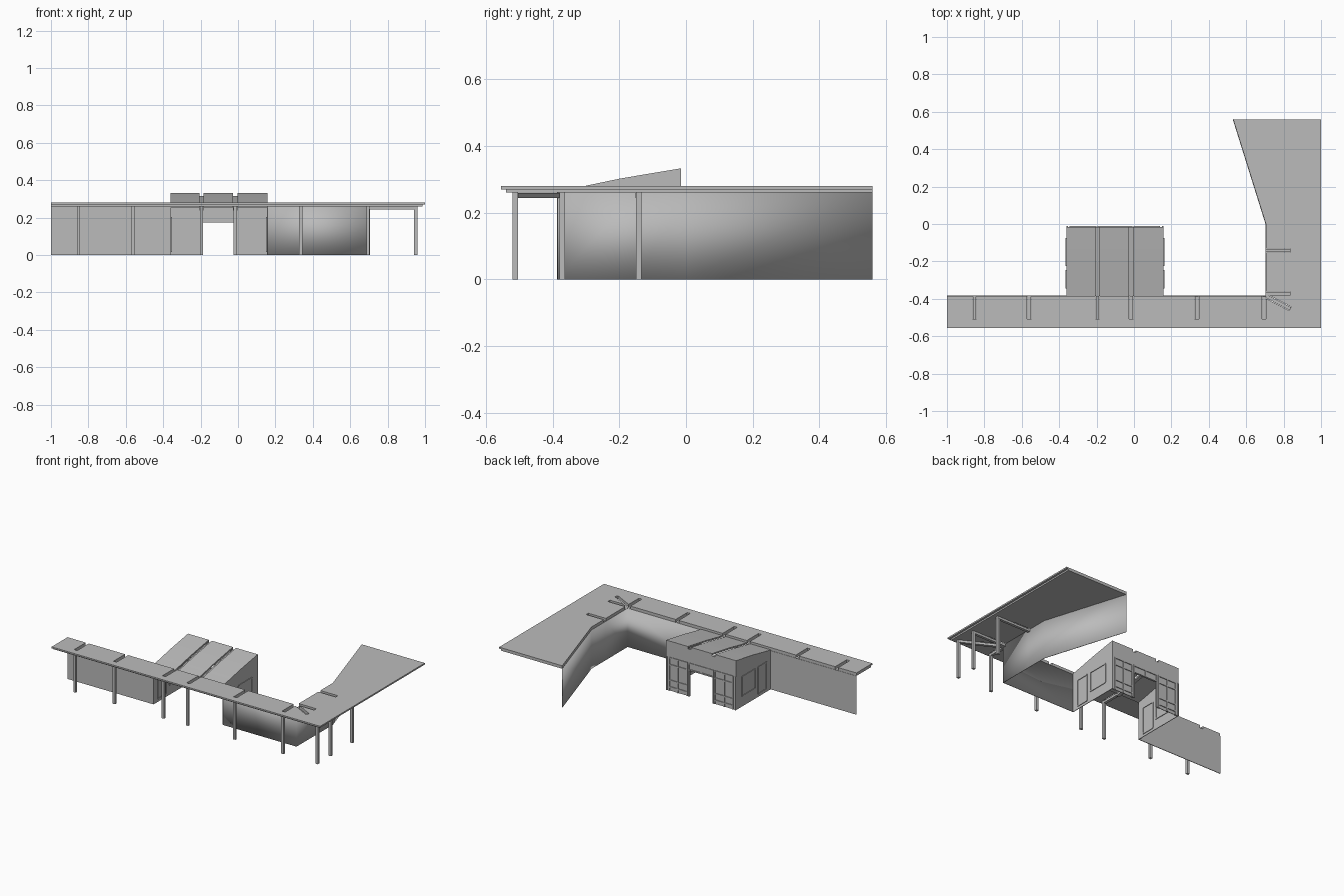
import bpy, bmesh
from mathutils import Vector

if "Cube" in bpy.data.objects:
    bpy.data.objects.remove(bpy.data.objects["Cube"], do_unlink=True)

grey = bpy.data.materials.new("plain_grey")
grey.use_nodes = True
grey.diffuse_color = (0.5, 0.5, 0.5, 1)
grey.node_tree.nodes["Principled BSDF"].inputs["Base Color"].default_value = (0.5, 0.5, 0.5, 1)


def finish(name, bm):
    bmesh.ops.recalc_face_normals(bm, faces=bm.faces)
    me = bpy.data.meshes.new(name)
    bm.to_mesh(me)
    bm.free()
    me.materials.append(grey)
    ob = bpy.data.objects.new(name, me)
    bpy.context.collection.objects.link(ob)
    return ob


def prism(name, outline, offset):
    """Solid made by pushing a flat outline along an offset."""
    bm = bmesh.new()
    face = bm.faces.new([bm.verts.new(p) for p in outline])
    new = bmesh.ops.extrude_face_region(bm, geom=[face])["geom"]
    bmesh.ops.translate(bm, vec=Vector(offset),
                        verts=[v for v in new if isinstance(v, bmesh.types.BMVert)])
    return finish(name, bm)


def box(name, x0, x1, y0, y1, z0, z1):
    return prism(name, [(x0, y0, z0), (x1, y0, z0), (x1, y1, z0), (x0, y1, z0)], (0, 0, z1 - z0))


def rod(name, a, b, width, z0, z1):
    """Level bar between two plan points."""
    a, b = Vector(a), Vector(b)
    d = (b - a).normalized()
    s = Vector((-d.y, d.x)) * width / 2
    return prism(name, [(p.x, p.y, z0) for p in (a + s, b + s, b - s, a - s)], (0, 0, z1 - z0))


def wall(name, path, height):
    """Thin upright wall along a plan path."""
    bm = bmesh.new()
    low = [bm.verts.new((x, y, 0)) for x, y in path]
    high = [bm.verts.new((x, y, height)) for x, y in path]
    for i in range(len(path) - 1):
        bm.faces.new((low[i], low[i + 1], high[i + 1], high[i]))
    ob = finish(name, bm)
    mod = ob.modifiers.new("thickness", "SOLIDIFY")
    mod.thickness, mod.offset = 0.004, 0
    return ob


def select_only(ob):
    bpy.ops.object.select_all(action="DESELECT")
    ob.select_set(True)
    bpy.context.view_layer.objects.active = ob


WALL_Y, FRONT, BACK, WING_X, EAVE = -0.385, -0.555, 0.56, 0.705, 0.26
POST_Y, POST_X = -0.513, 0.95
ROOM_L, ROOM_R, ROOM_BACK = -0.362, 0.158, -0.015

# L-shaped roof in two layers, the lower one set back from the eaves
roofs = []
for name, inset, z in (("roof_top", 0, 0.27), ("roof_underlayer", 0.014, EAVE)):
    outline = [(-1, FRONT + inset), (1 - inset, FRONT + inset), (1 - inset, BACK), (0.53, BACK),
               (WING_X, 0), (WING_X, WALL_Y), (-1, WALL_Y)]
    roofs.append(prism(name, [(x, y, z) for x, y in outline], (0, 0, 0.01)))

# Posts with beams to the wall: start at wall, end at post, end of roof slot
front_x = (-0.853, -0.56, -0.195, -0.015, 0.335, 0.695)
frames = [((x, WALL_Y), (x, POST_Y), (x, POST_Y + 0.005)) for x in front_x]
frames += [((WING_X, y), (POST_X, y), (0.835, y)) for y in (-0.372, -0.142)]
frames.append(((WING_X, WALL_Y), (POST_X, POST_Y), (0.835, -0.453)))
for i, (start, post, slot_end) in enumerate(frames):
    x, y = post
    box(f"post_{i}", x - 0.009, x + 0.009, y - 0.008, y + 0.008, 0, EAVE)
    rod(f"beam_{i}", start, post, 0.018, EAVE - 0.016, EAVE - 0.001)
    inner = Vector(start) + (Vector(start) - Vector(post)).normalized() * 0.02
    cutter = rod("slot_cutter", inner, slot_end, 0.023, 0.2, 0.35)
    cutter.hide_render = True
    for roof in roofs:
        mod = roof.modifiers.new("slot", "BOOLEAN")
        mod.operation, mod.solver, mod.object = "DIFFERENCE", "EXACT", cutter
        select_only(roof)
        bpy.ops.object.modifier_apply(modifier=mod.name)
    bpy.data.objects.remove(cutter, do_unlink=True)

# Walls under the inner roof edge
wall("left_run_wall", [(-1, WALL_Y), (ROOM_L, WALL_Y)], EAVE)
wing = wall("wing_wall", [(ROOM_R, WALL_Y), (WING_X, WALL_Y), (WING_X, -0.15),
                          (WING_X, 0), (0.53, BACK)], EAVE)
select_only(wing)
bpy.ops.object.shade_smooth_by_angle(angle=0.6)

# Room roof: three curved panels with sunken beams in the gaps
slope = [(WALL_Y, 0.265), (-0.3, 0.281), (-0.2, 0.302), (-0.1, 0.319), (ROOM_BACK, 0.333)]


def sloped(name, x0, x1, drop, thick):
    top = [(x0, y, z - drop) for y, z in slope]
    under = [(x0, y, z - drop - thick) for y, z in reversed(slope)]
    return prism(name, top + under, (x1 - x0, 0, 0))


panels = ((ROOM_L, -0.207), (-0.184, -0.027), (-0.004, ROOM_R))
for i, (x0, x1) in enumerate(panels):
    panel = sloped(f"room_roof_panel_{i}", x0, x1, 0, 0.01)
    select_only(panel)
    bpy.ops.object.shade_smooth_by_angle(angle=0.5)
    box(f"back_fascia_{i}", x0, x1, ROOM_BACK - 0.005, ROOM_BACK, 0.225, 0.332)
for x in (-0.195, -0.015):
    sloped("room_beam", x - 0.0115, x + 0.0115, 0.016, 0.012)
    box("back_fascia_gap", x - 0.012, x + 0.012, ROOM_BACK - 0.005, ROOM_BACK, 0.225, 0.315)

# Room side walls with framed windows
for side, x in ((-1, ROOM_L), (1, ROOM_R)):
    outline = [(x, WALL_Y, 0), (x, ROOM_BACK, 0)] + [(x, y, z - 0.003) for y, z in reversed(slope)]
    prism("room_side_wall", outline, (-side * 0.004, 0, 0))
    xa, xb = sorted((x - side * 0.008, x + side * 0.004))
    for y0, y1, z0, z1 in ((-0.22, -0.08, 0.07, 0.2), (-0.34, -0.25, 0.02, 0.2)):
        for y in (y0, y1):
            box("side_window_upright", xa, xb, y - 0.004, y + 0.004, z0, z1)
        for z in (z0, z1):
            box("side_window_rail", xa, xb, y0, y1, z - 0.004, z + 0.004)

# Glazed back wall, mirrored about the doorway centre
MID = -0.102
ya, yb = ROOM_BACK - 0.009, ROOM_BACK + 0.004
for side in (-1, 1):
    def span(a, b):
        return sorted((MID + side * a, MID + side * b))
    box("back_window_pane", *span(0.086, 0.26), ROOM_BACK - 0.005, ROOM_BACK - 0.001, 0, 0.225)
    for u in (0.09, 0.103, 0.172, 0.238, 0.256):
        box("back_window_upright", *span(u - 0.004, u + 0.004), ya, yb, 0, 0.225)
    for z in (0.025, 0.07, 0.175, 0.222):
        box("back_window_rail", *span(0.103, 0.238), ya, yb, z - 0.004, z + 0.004)

# Panel over the doorway
box("doorway_transom", MID - 0.086, MID + 0.086, ROOM_BACK - 0.005, ROOM_BACK - 0.001, 0.175, 0.225)
box("transom_mullion", MID - 0.004, MID + 0.004, ya, yb, 0.175, 0.225)
for z in (0.179, 0.222):
    box("transom_rail", MID - 0.086, MID + 0.086, ya, yb, z - 0.004, z + 0.004)
